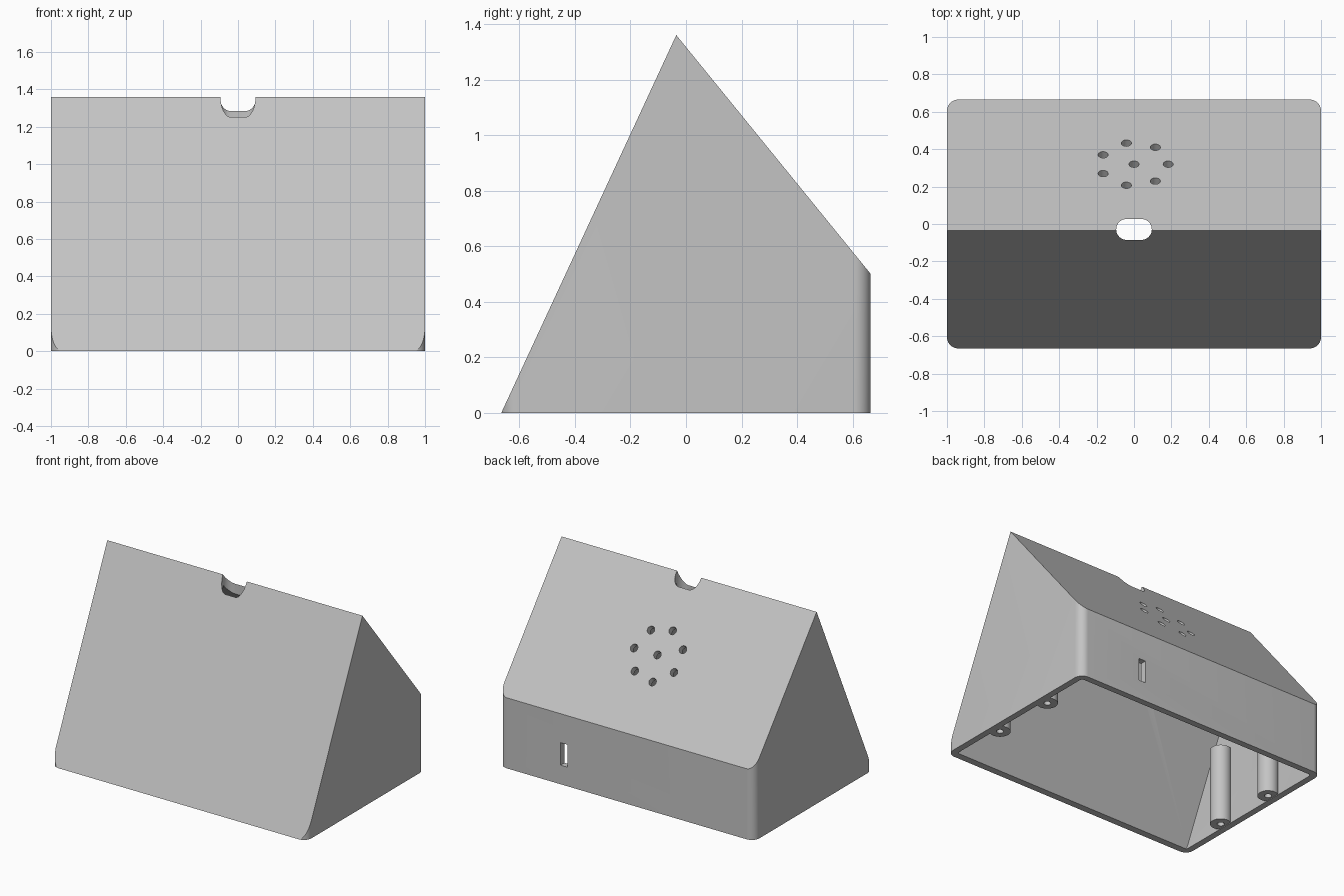
import bpy, bmesh, math
from mathutils import Vector, Matrix

cube = bpy.data.objects.get("Cube")
if cube:
    bpy.data.objects.remove(cube, do_unlink=True)

HALF_X, HALF_Y = 1.0, 0.665
RIDGE = Vector((0, -0.035, 1.36))
BACK_TOP = 0.5
WALL = 0.045

grey = bpy.data.materials.new("light grey plastic")
grey.use_nodes = True
grey.diffuse_color = (0.55, 0.55, 0.55, 1)
grey.node_tree.nodes["Principled BSDF"].inputs["Base Color"].default_value = grey.diffuse_color


def finish(bm, name):
    bmesh.ops.recalc_face_normals(bm, faces=bm.faces)
    mesh = bpy.data.meshes.new(name)
    bm.to_mesh(mesh)
    bm.free()
    mesh.materials.append(grey)
    obj = bpy.data.objects.new(name, mesh)
    bpy.context.collection.objects.link(obj)
    return obj


def rounded_prism(hx, hy, r, z0, z1, steps=10):
    """Upright prism with a rounded rectangle footprint."""
    bm = bmesh.new()
    ring = []
    for q, (sx, sy) in enumerate([(1, 1), (-1, 1), (-1, -1), (1, -1)]):
        for i in range(steps + 1):
            a = math.pi / 2 * (q + i / steps)
            ring.append(bm.verts.new((sx * (hx - r) + r * math.cos(a),
                                      sy * (hy - r) + r * math.sin(a), z0)))
    bmesh.ops.remove_doubles(bm, verts=ring, dist=1e-5)
    base = bm.faces.new([v for v in ring if v.is_valid])
    top = bmesh.ops.extrude_face_region(bm, geom=[base])["geom"]
    bmesh.ops.translate(bm, vec=(0, 0, z1 - z0),
                        verts=[g for g in top if isinstance(g, bmesh.types.BMVert)])
    return bm


# The two slopes that meet at the ridge
front_n = Vector((0, -RIDGE.z, RIDGE.y + HALF_Y)).normalized()
back_n = Vector((0, RIDGE.z - BACK_TOP, HALF_Y - RIDGE.y)).normalized()


def wedge(inset, r, z0, name):
    bm = rounded_prism(HALF_X - inset, HALF_Y - inset, r, z0, 2)
    for n in (front_n, back_n):
        cut = bmesh.ops.bisect_plane(bm, geom=bm.verts[:] + bm.edges[:] + bm.faces[:],
                                     plane_co=RIDGE - n * inset, plane_no=n, clear_outer=True)
        edges = [g for g in cut["geom_cut"] if isinstance(g, bmesh.types.BMEdge)]
        bmesh.ops.contextual_create(bm, geom=edges)
    return finish(bm, name)


def cylinder(name, r, depth, matrix, segments=32):
    bm = bmesh.new()
    bmesh.ops.create_cone(bm, cap_ends=True, segments=segments, radius1=r, radius2=r,
                          depth=depth, matrix=matrix)
    return finish(bm, name)


def subtract(obj, cutter):
    cutter.hide_render = True
    mod = obj.modifiers.new("cut", 'BOOLEAN')
    mod.operation, mod.solver, mod.object = 'DIFFERENCE', 'EXACT', cutter
    bpy.context.view_layer.objects.active = obj
    bpy.ops.object.modifier_apply(modifier=mod.name)
    bpy.data.objects.remove(cutter, do_unlink=True)


def smooth(obj):
    bpy.ops.object.select_all(action='DESELECT')
    obj.select_set(True)
    bpy.context.view_layer.objects.active = obj
    bpy.ops.object.shade_smooth_by_angle(angle=math.radians(25))


# Hollow case, open underneath
case = wedge(0, 0.06, 0, "case")
subtract(case, wedge(WALL, 0.02, -0.2, "cavity"))

# Cable notch through the ridge
notch = finish(rounded_prism(0.095, 0.056, 0.0555, 0.9, 1.6), "notch")
notch.data.transform(Matrix.Translation((0, -0.029, 0)))
subtract(case, notch)

# Speaker holes: one in the middle and a ring of seven, square to the back slope
tilt = back_n.to_track_quat('Z', 'X').to_matrix().to_4x4()
centre_y = 0.32
centre = Vector((0, centre_y, RIDGE.z - (centre_y - RIDGE.y) * back_n.y / back_n.z))
down_slope = Vector((1, 0, 0)).cross(back_n)
spots = [centre]
for k in range(7):
    a = math.tau * k / 7
    spots.append(centre + 0.183 * (Vector((math.cos(a), 0, 0)) + down_slope * math.sin(a)))
for p in spots:
    subtract(case, cylinder("hole", 0.027, 0.2, Matrix.Translation(p) @ tilt, 24))

# Upright socket slot in the back wall
bm = bmesh.new()
bmesh.ops.create_cube(bm, size=1, matrix=Matrix.Translation((0.49, HALF_Y, 0.215))
                      @ Matrix.Diagonal((0.055, 0.2, 0.16, 1)))
subtract(case, finish(bm, "slot"))
smooth(case)

# Screw posts along the side walls, each with a blind hole
POST_TOP, POST_BASE = 0.55, 0.004
for sx, side in ((1, "left"), (-1, "right")):
    for sy, end in ((-1, "front"), (1, "back")):
        x, y = sx * 0.92, sy * 0.235
        mid = Matrix.Translation((x, y, (POST_TOP + POST_BASE) / 2))
        post = cylinder(f"screw_post_{end}_{side}", 0.068, POST_TOP - POST_BASE, mid)
        subtract(post, cylinder("bore", 0.023, 0.5, Matrix.Translation((x, y, 0)), 20))
        smooth(post)
